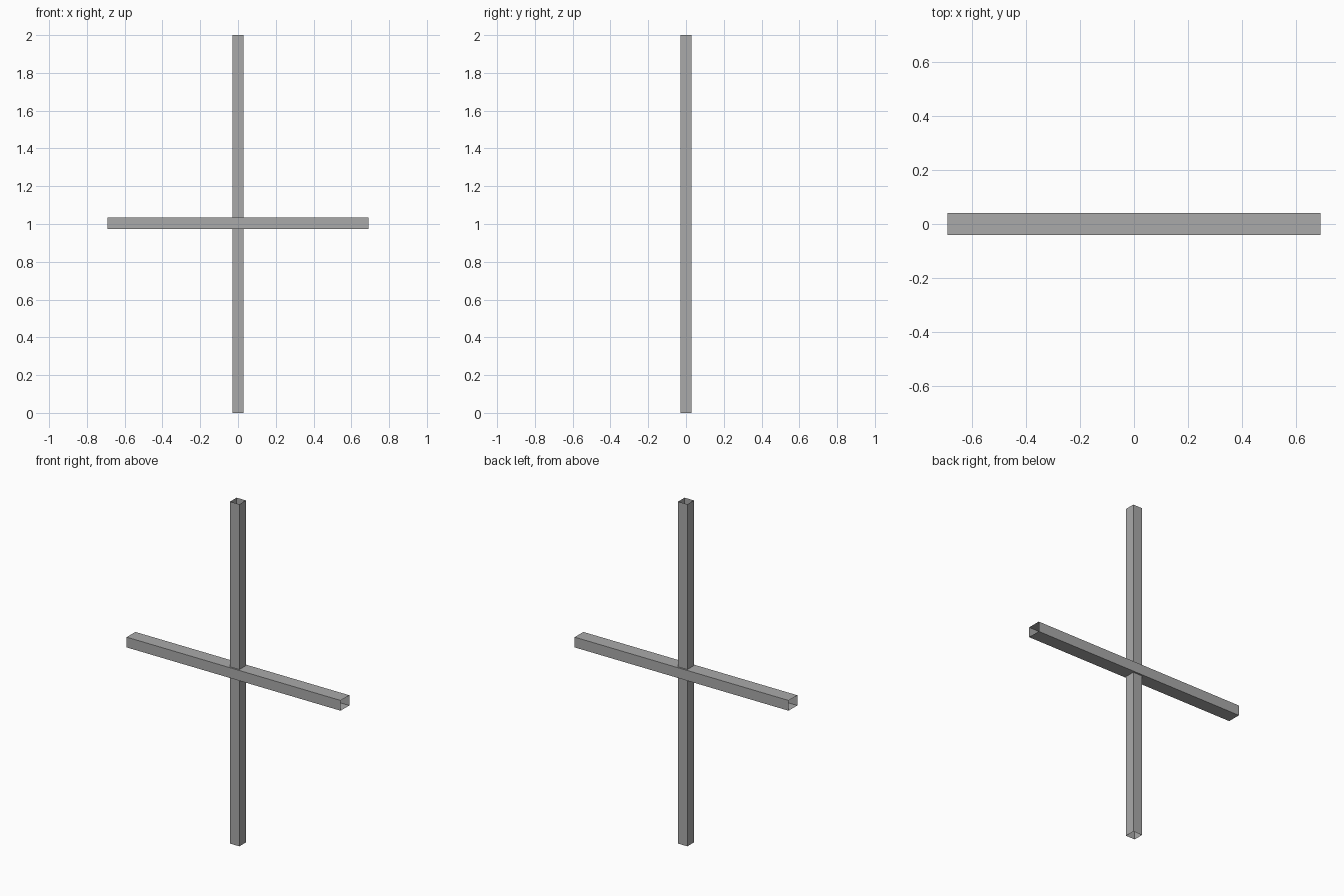
import bpy
import bmesh
from mathutils import Matrix

cube = bpy.data.objects.get("Cube")
if cube:
    bpy.data.objects.remove(cube, do_unlink=True)

grey = bpy.data.materials.new("plain grey")
grey.use_nodes = True
colour = (0.4, 0.4, 0.4, 1)
grey.diffuse_color = colour
grey.node_tree.nodes["Principled BSDF"].inputs["Base Color"].default_value = colour


def open_tube(name, size, centre, axis):
    """Thin-walled rectangular tube, open at both ends of the given axis."""
    bm = bmesh.new()
    bmesh.ops.create_cube(bm, size=1)
    ends = [f for f in bm.faces if abs(f.normal[axis]) > 0.5]
    bmesh.ops.delete(bm, geom=ends, context="FACES_ONLY")
    bmesh.ops.transform(bm, matrix=Matrix.Translation(centre) @ Matrix.Diagonal((*size, 1)),
                        verts=bm.verts)
    mesh = bpy.data.meshes.new(name)
    bm.to_mesh(mesh)
    bm.free()
    mesh.materials.append(grey)
    obj = bpy.data.objects.new(name, mesh)
    bpy.context.collection.objects.link(obj)
    return obj


# Upright post and the crossbar around its middle
open_tube("upright_post", (0.06, 0.06, 2), (0, 0, 1), 2)
open_tube("crossbar", (1.384, 0.08, 0.06), (0, 0, 1.004), 0)
